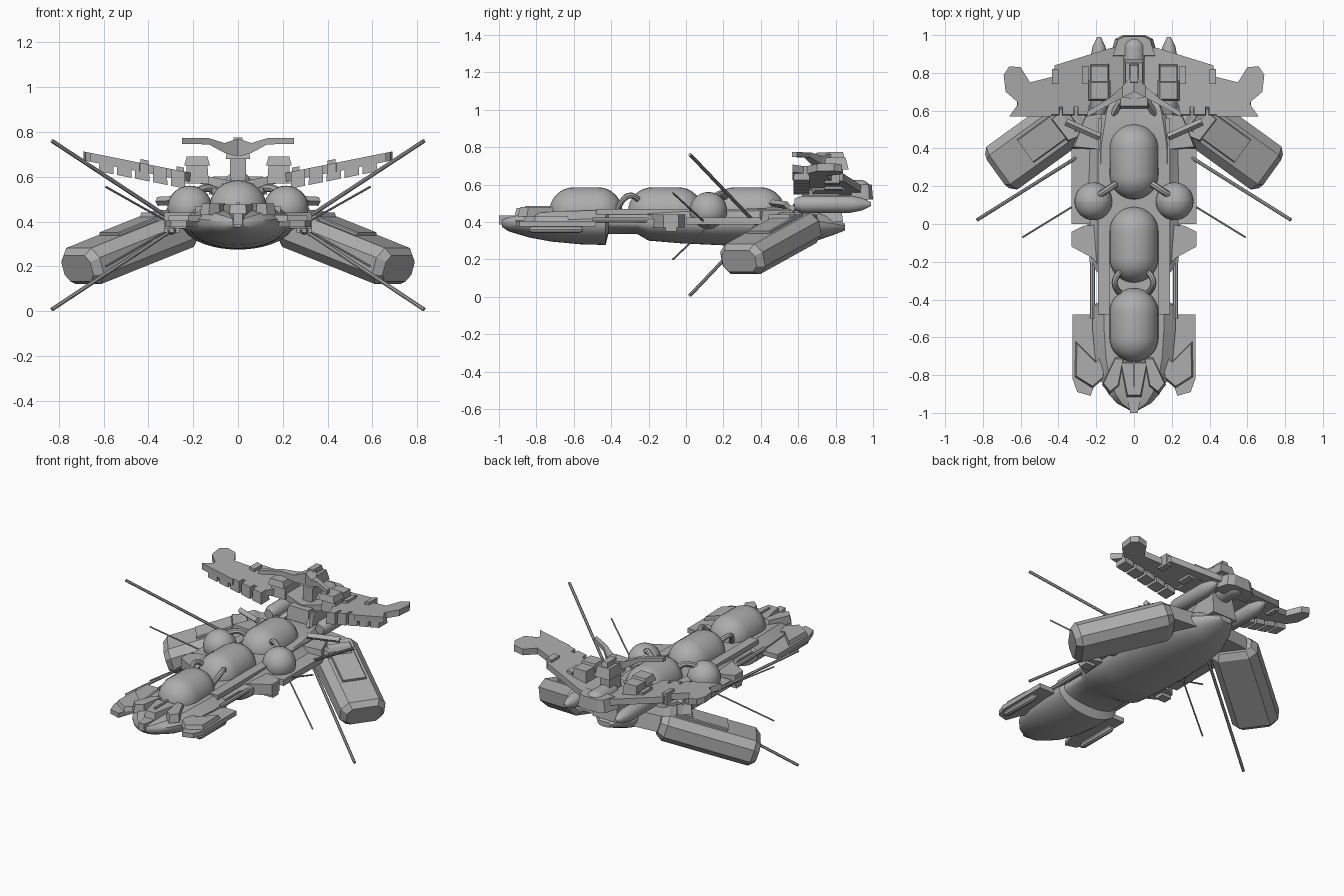
import bpy, bmesh, math
from mathutils import Vector as V

if "Cube" in bpy.data.objects:
    bpy.data.objects.remove(bpy.data.objects["Cube"])

grey = bpy.data.materials.new("hull_grey")
grey.diffuse_color = (0.42, 0.42, 0.42, 1)
grey.use_nodes = True
grey.node_tree.nodes["Principled BSDF"].inputs["Base Color"].default_value = grey.diffuse_color


def loft(name, rings, smooth=False, mirror=False):
    """Skin closed rings of equal count, cap both ends; optionally make a mirrored twin."""
    for s, tag in ((1, "_right"), (-1, "_left")) if mirror else ((1, ""),):
        bm = bmesh.new()
        vs = [[bm.verts.new((p[0] * s, p[1], p[2])) for p in r] for r in rings]
        n = len(vs[0])
        for a, b in zip(vs, vs[1:]):
            for i in range(n):
                bm.faces.new((a[i], a[(i + 1) % n], b[(i + 1) % n], b[i]))
        bm.faces.new(vs[0])
        bm.faces.new(vs[-1])
        bmesh.ops.recalc_face_normals(bm, faces=bm.faces)
        me = bpy.data.meshes.new(name + tag)
        bm.to_mesh(me)
        bm.free()
        me.materials.append(grey)
        ob = bpy.data.objects.new(name + tag, me)
        bpy.context.collection.objects.link(ob)
        if smooth:
            bpy.context.view_layer.objects.active = ob
            ob.select_set(True)
            bpy.ops.object.shade_smooth_by_angle(angle=math.radians(35))
            ob.select_set(False)


def slab(name, pts, z0, z1, slope=0, mirror=True, taper=1.0):
    """Plan outline extruded in z; slope lifts it outboard, taper shrinks the top."""
    c = sum((V(p) for p in pts), V((0, 0))) / len(pts)
    top = [c + (V(p) - c) * taper for p in pts]
    loft(name, [[(x, y, z0 + slope * abs(x)) for x, y in pts],
                [(x, y, z1 + slope * abs(x)) for x, y in top]], mirror=mirror)


def box(name, x0, x1, y0, y1, z0, z1, slope=0, mirror=True, taper=1.0):
    slab(name, [(x0, y0), (x1, y0), (x1, y1), (x0, y1)], z0, z1, slope, mirror, taper)


def tube(name, path, r, n=8, mirror=True, smooth=True):
    """Round bar along a path; r may be one radius or one per point."""
    path = [V(p) for p in path]
    rs = r if isinstance(r, (list, tuple)) else [r] * len(path)
    rings = []
    for i, p in enumerate(path):
        d = (path[min(i + 1, len(path) - 1)] - path[max(i - 1, 0)]).normalized()
        u = d.cross(V((0, 0, 1)) if abs(d.z) < 0.95 else V((1, 0, 0))).normalized()
        w = u.cross(d)
        rings.append([p + (u * math.cos(t) + w * math.sin(t)) * rs[i]
                      for t in (2 * math.pi * k / n for k in range(n))])
    loft(name, rings, smooth, mirror)


def arc_pipe(name, a, mid, b, r):
    a, m, b = V(a), V(mid), V(b)
    tube(name, [a * (1 - t) ** 2 + m * 2 * t * (1 - t) + b * t * t
                for t in (k / 8 for k in range(9))], r)


def capsule(name, x, y0, y1, z, r, mirror=False):
    """Round-ended tank lying along y."""
    path, rs = [], []
    for k in range(9):
        t = math.pi / 2 * max(k / 8, 0.02)
        path.append((x, y0 + r - r * math.cos(t), z))
        rs.append(r * math.sin(t))
    path += [(x, y0 + y1 - p[1], z) for p in path[::-1]]
    tube(name, path, rs + rs[::-1], 28, mirror)


# main hull: round belly under a flat deck, stepped along y
def hull_ring(y, w, zb, zw, zt):
    belly = [(w * math.cos(t), y, zw - (zw - zb) * math.sin(t))
             for t in (math.pi * k / 20 for k in range(21))]
    return belly + [(-w, y, zw + (zt - zw) * .3), (-w * .72, y, zt),
                    (w * .72, y, zt), (w, y, zw + (zt - zw) * .3)]


loft("main_hull", [hull_ring(*s) for s in (
    (-.985, .025, .375, .395, .41), (-.95, .09, .35, .395, .425), (-.9, .135, .335, .395, .435),
    (-.83, .175, .315, .395, .445), (-.72, .205, .295, .395, .455), (-.56, .22, .28, .395, .46),
    (-.43, .22, .277, .395, .46), (-.415, .19, .335, .395, .46), (-.26, .19, .335, .395, .46),
    (-.2, .235, .3, .395, .46), (-.02, .245, .285, .395, .465), (.2, .25, .275, .395, .465),
    (.42, .24, .275, .395, .475), (.6, .2, .285, .39, .49), (.7, .15, .3, .385, .45),
    (.8, .09, .335, .38, .41), (.85, .045, .355, .375, .39))], smooth=True)

# deck tanks, side spheres and the pipes joining them
for i, (a, b) in enumerate(((-.73, -.34), (-.31, .09), (.13, .53))):
    capsule("deck_tank_%d" % (i + 1), 0, a, b, .455, .13)
capsule("side_tank", .215, .02, .22, .46, .1001, mirror=True)
arc_pipe("tank_pipe_front", (.07, -.37, .46), (.14, -.31, .6), (.06, -.24, .5), .016)
arc_pipe("tank_pipe_side", (.1, .21, .53), (.13, .19, .57), (.19, .15, .53), .018)

# mid-hull side plates, flange and rails
box("side_plate", .15, .33, .0, .4, .385, .425)
slab("side_flange", [(.15, -.26), (.22, -.18), (.33, -.12), (.33, -.04), (.27, -.01), (.15, 0)], .37, .44)
box("side_lock", .26, .33, -.11, -.05, .35, .4)
tube("side_rail", [(.22, -.5, .41), (.22, -.14, .41)], .014)
box("deck_rail", .13, .19, -.48, .56, .44, .47)
slab("hull_shoulder", [(.12, .38), (.33, .4), (.26, .58), (.12, .6)], .39, .46, taper=.9)

# bow winglets and cockpit
slab("bow_winglet", [(.1, -.48), (.325, -.48), (.325, -.82), (.3, -.89), (.23, -.91),
                     (.19, -.8), (.1, -.72)], .375, .405)
slab("bow_fin", [(.13, -.66), (.2, -.73), (.31, -.62), (.315, -.81), (.22, -.87), (.16, -.82)],
     .4, .43, taper=.9)
slab("bow_brow", [(.05, -.7), (.1, -.7), (.17, -.85), (.13, -.9), (.08, -.86)], .43, .48, taper=.85)
tube("bow_nacelle", [(.295, -.84, .36), (.295, -.82, .36), (.295, -.57, .36), (.295, -.55, .36)],
     [.01, .02, .02, .01])
slab("nose_wedge", [(-.02, -1), (.02, -1), (.045, -.88), (.03, -.85), (-.03, -.85), (-.045, -.88)],
     .385, .435, mirror=False)
slab("cockpit", [(-.04, -.92), (.04, -.92), (.08, -.72), (-.08, -.72)], .42, .475, mirror=False, taper=.85)
box("deck_spine", -.006, .006, -.86, -.7, .45, .485, mirror=False)

# cargo containers slanting outward, forward and down
th = math.radians(18)
A = V((.81 * math.cos(th), -.586 * math.cos(th), -math.sin(th)))
B = V((.586, .81, 0))
N = A.cross(B)
END = V((.705, .292, .195))


def oct_ring(back, hw, ht, c, up=0):
    o = END - A * back + N * up
    return [o + B * x + N * z for x, z in (
        (hw - c, ht), (hw, ht - c), (hw, c - ht), (hw - c, -ht),
        (c - hw, -ht), (-hw, c - ht), (-hw, ht - c), (c - hw, ht))]


loft("cargo_container", [oct_ring(-.015, .11, .06, .03), oct_ring(.02, .14, .085, .045),
                         oct_ring(.56, .14, .085, .045), oct_ring(.6, .11, .06, .03)], mirror=True)
loft("container_hatch", [oct_ring(.2, .075, .012, .005, .088), oct_ring(.52, .075, .012, .005, .088)],
     mirror=True)
slab("container_arm", [(.15, .5), (.36, .42), (.46, .55), (.3, .7), (.1, .72)], .34, .44, taper=.85)
tube("container_brace", [(.18, .46, .5), (.36, .54, .49)], .02, 4, smooth=False)

# long and short antenna rods
for tag, z1, z2 in (("upper", .76, .555), ("lower", .008, .2)):
    tube("long_rod_" + tag, [(.26, .38, .385), (.83, .022, z1)], .0095)
    tube("short_rod_" + tag, [(.28, .12, .38), (.59, -.07, z2)], .005)

# raised stern wing with dihedral
SL = .2
slab("stern_wing", [(0, .66), (.2, .7), (.24, .62), (.42, .62), (.44, .57), (.66, .57), (.61, .64),
                    (.68, .7), (.69, .79), (.66, .835), (.6, .83), (.55, .75), (.43, .78),
                    (.42, .84), (.13, .93), (0, .95)], .535, .575, SL)
for i, x in enumerate((.235, .315, .395, .475, .555)):
    box("wing_block_%d" % (i + 1), x, x + .065, .575, .66, .5, .575, SL, taper=.92)
for i, x in enumerate((.24, .4)):
    box("wing_clamp_%d" % (i + 1), x, x + .035, .74, .86 - x * .1, .52, .592, SL)
box("wing_turret", .13, .235, .67, .85, .57, .675, taper=.85)
box("turret_cap", .125, .24, .65, .76, .65, .69, taper=.8)
tube("wing_pod", [(.185, .58, .495), (.185, .62, .495), (.185, .88, .495), (.185, .94, .495),
                  (.185, .99, .495)], [.03, .046, .046, .034, .01], 16)

# stern spine, pylon and mast with swept arms
capsule("stern_engine", 0, .74, .99, .565, .06)
slab("stern_collar", [(-.13, .88), (.13, .88), (.1, .98), (.06, 1), (-.06, 1), (-.1, .98)],
     .52, .6, mirror=False, taper=.85)
box("stern_pylon", -.09, .09, .6, .84, .4, .57, mirror=False, taper=.8)
tube("pylon_strut", [(.02, .74, .58), (.11, .58, .48)], .018, 4, smooth=False)
box("mast", -.035, .035, .72, .84, .55, .72, mirror=False)
box("mast_head", -.055, .055, .7, .87, .68, .745, mirror=False, taper=.8)
box("mast_cap", -.025, .025, .74, .85, .73, .775, mirror=False, taper=.8)
loft("mast_arm", [[(x, y - d, z - h), (x, y + d, z - h), (x, y + d, z + h), (x, y - d, z + h)]
                  for x, y, z, d, h in ((.0, .75, .73, .05, .04), (.06, .7, .728, .03, .022),
                                        (.13, .65, .758, .018, .014), (.25, .58, .76, .014, .013))],
     mirror=True)
